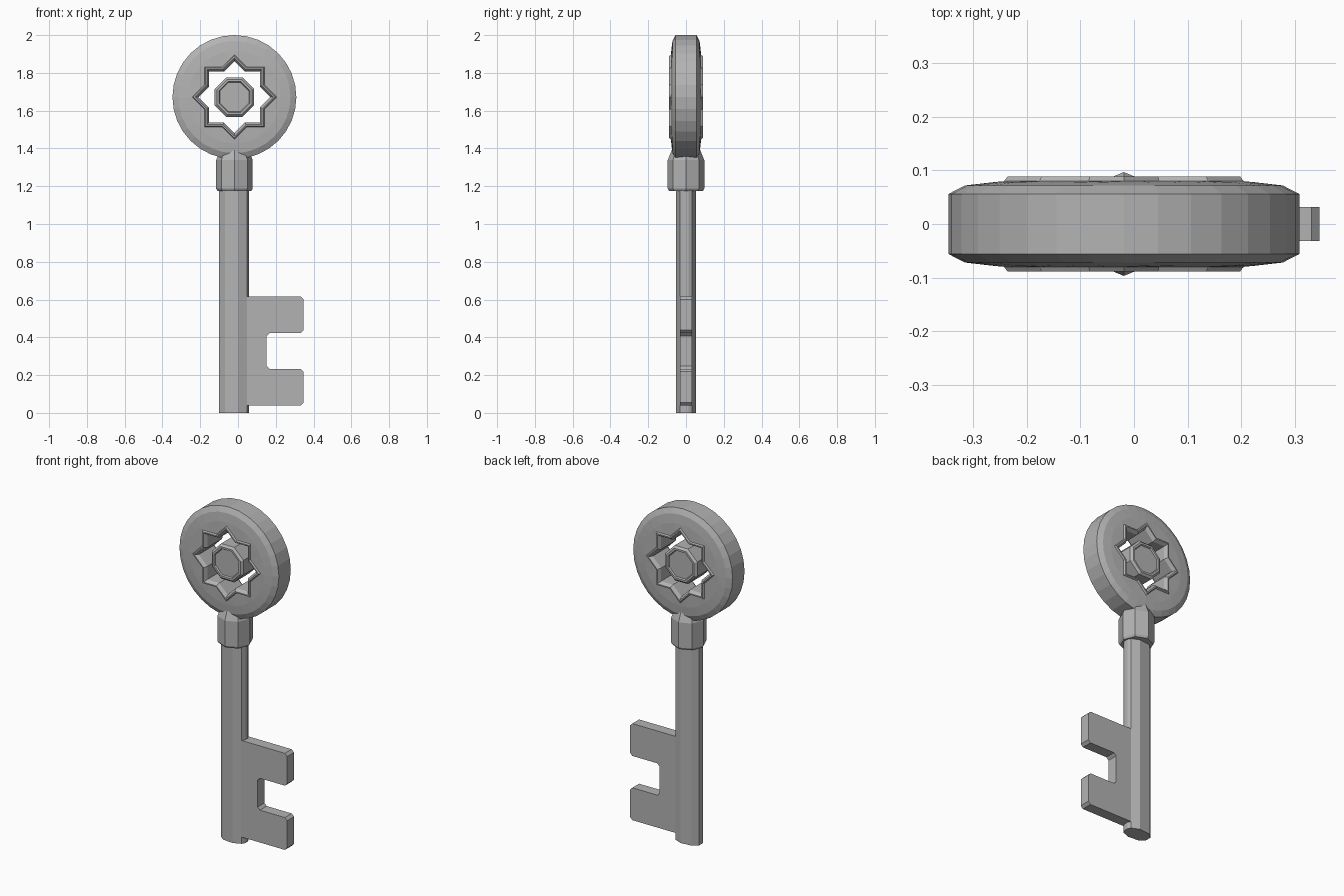
import bpy, bmesh
from math import sin, cos, pi

if "Cube" in bpy.data.objects:
    bpy.data.objects.remove(bpy.data.objects["Cube"])

CX, HEAD_Z = -0.019, 1.672

# Dark grey metal shared by every part
metal = bpy.data.materials.new("dark_grey")
metal.diffuse_color = (0.45, 0.45, 0.45, 1)
metal.use_nodes = True
metal.node_tree.nodes["Principled BSDF"].inputs["Base Color"].default_value = metal.diffuse_color


def finish(bm, name):
    bmesh.ops.recalc_face_normals(bm, faces=bm.faces)
    me = bpy.data.meshes.new(name)
    bm.to_mesh(me)
    bm.free()
    me.materials.append(metal)
    ob = bpy.data.objects.new(name, me)
    bpy.context.collection.objects.link(ob)
    return ob


def loft(name, loops, caps=True, closed=False):
    """Skin a list of equally long point loops."""
    bm = bmesh.new()
    rings = [[bm.verts.new(p) for p in loop] for loop in loops]
    n = len(rings[0])
    pairs = list(zip(rings, rings[1:]))
    if closed:
        pairs.append((rings[-1], rings[0]))
    for a, b in pairs:
        for i in range(n):
            j = (i + 1) % n
            bm.faces.new((a[i], a[j], b[j], b[i]))
    if caps:
        bm.faces.new(rings[0])
        bm.faces.new(rings[-1])
    return finish(bm, name)


def circle(r, y, n=32, phase=0.0):
    return [(CX + r * cos(2 * pi * i / n + phase), y,
             HEAD_Z + r * sin(2 * pi * i / n + phase)) for i in range(n)]


def star(r, y):
    """Eight-pointed star with a midpoint on every edge (32 points)."""
    k = [(r if i % 2 == 0 else r * 0.765, i * pi / 8) for i in range(16)]
    pts = [(CX + q * cos(a), y, HEAD_Z + q * sin(a)) for q, a in k]
    out = []
    for i, p in enumerate(pts):
        q = pts[(i + 1) % 16]
        out += [p, tuple((u + v) / 2 for u, v in zip(p, q))]
    return out


# Round head with raised star rim and star-shaped hole
half = [(circle, 0.328, 0.056), (circle, 0.297, 0.072), (circle, 0.245, 0.078),
        (star, 0.224, 0.08), (star, 0.217, 0.089), (star, 0.207, 0.089),
        (star, 0.19, 0.07)]
loops = [f(r, -y) for f, r, y in half] + [f(r, y) for f, r, y in reversed(half)]
loft("key_head", loops, caps=False, closed=True)

# Octagonal gem in the middle of the hole, rimmed on both faces
gem = [(0.083, 0.074), (0.088, 0.082), (0.1, 0.082), (0.113, 0.07)]
loft("center_octagon",
     [circle(r, -y, 8, pi / 8) for r, y in gem] +
     [circle(r, y, 8, pi / 8) for r, y in reversed(gem)])

# Octagonal collar under the head
loft("collar", [[(CX + r * cos(i * pi / 4), r * sin(i * pi / 4), z) for i in range(8)]
                for r, z in [(0.09, 1.176), (0.097, 1.188), (0.097, 1.338), (0.075, 1.392)]])

# Flattened faceted shaft
side = [(0.057, 0.012), (0.047, 0.032), (0.0, 0.052), (-0.068, 0.045), (-0.1, 0.018)]
section = side + [(x, -y) for x, y in reversed(side)]
loft("shaft", [[(x, y, z) for x, y in section] for z in (0.0, 1.2)])

# Two-toothed bit with clipped corners
c, tip = 0.015, 0.347
lower = [(0.03, 0.04), (tip - c, 0.04), (tip, 0.04 + c), (tip, 0.233 - c),
         (tip - c, 0.233), (0.152 + c, 0.233), (0.152, 0.233 + c)]
outline = lower + [(x, 0.656 - z) for x, z in reversed(lower)]
loft("bit", [[(x, y, z) for x, z in outline] for y in (-0.032, 0.032)])
